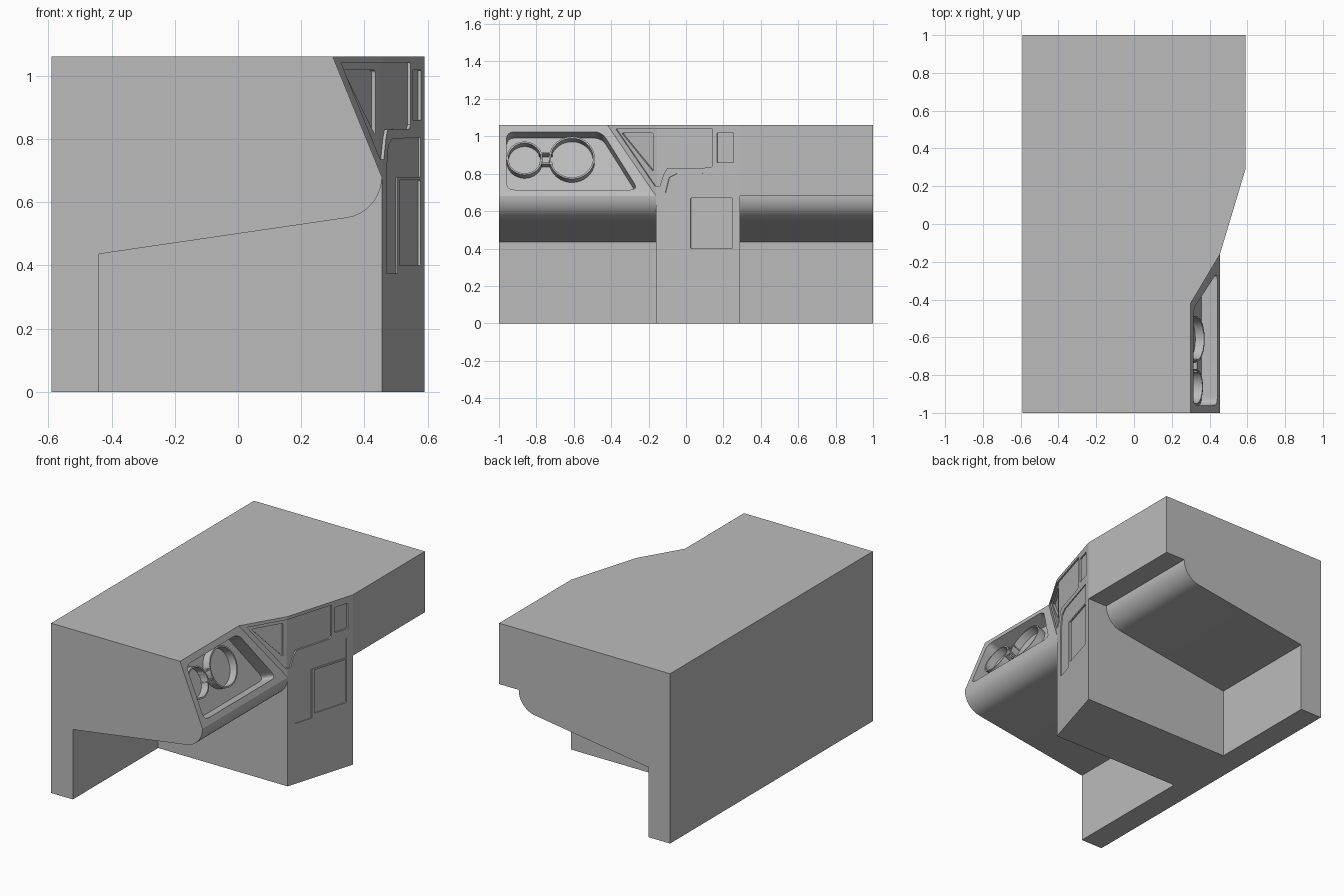
import bpy, bmesh
from math import sin, cos, radians, pi
from mathutils import Matrix, Vector

if "Cube" in bpy.data.objects:
    bpy.data.objects.remove(bpy.data.objects["Cube"], do_unlink=True)

grey = bpy.data.materials.new("plain_grey")
grey.use_nodes = True
grey.diffuse_color = (0.5, 0.5, 0.5, 1)
grey.node_tree.nodes["Principled BSDF"].inputs["Base Color"].default_value = (0.5, 0.5, 0.5, 1)

BACK, LIP, FRONT = -0.59, 0.455, 0.59      # depth positions along x
TOP, EDGE, BROW = 1.06, 0.68, 0.30


def finish(name, bm):
    bmesh.ops.recalc_face_normals(bm, faces=bm.faces)
    mesh = bpy.data.meshes.new(name)
    bm.to_mesh(mesh)
    bm.free()
    obj = bpy.data.objects.new(name, mesh)
    mesh.materials.append(grey)
    bpy.context.collection.objects.link(obj)
    return obj


def prism(name, points, offset):
    """Extrude a closed 3D outline by an offset."""
    bm = bmesh.new()
    face = bm.faces.new([bm.verts.new(p) for p in points])
    ext = bmesh.ops.extrude_face_region(bm, geom=[face])
    verts = [v for v in ext["geom"] if isinstance(v, bmesh.types.BMVert)]
    bmesh.ops.translate(bm, verts=verts, vec=offset)
    return finish(name, bm)


def combine(target, tool, operation):
    mod = target.modifiers.new(operation, "BOOLEAN")
    mod.operation, mod.solver, mod.object = operation, "EXACT", tool
    bpy.context.view_layer.objects.active = target
    bpy.ops.object.modifier_apply(modifier=mod.name)
    bpy.data.objects.remove(tool, do_unlink=True)


def rounded(points, radius, steps=8):
    """Round every corner of a 2D outline."""
    pts, out = [Vector(p) for p in points], []
    for i, p in enumerate(pts):
        a = p + (pts[i - 1] - p).normalized() * radius
        b = p + (pts[(i + 1) % len(pts)] - p).normalized() * radius
        for k in range(steps + 1):
            t = k / steps
            out.append(a * (1 - t) ** 2 + p * 2 * t * (1 - t) + b * t * t)
    return out


def on_plane(origin, normal, y, z):
    x = origin.x - (normal.y * (y - origin.y) + normal.z * (z - origin.z)) / normal.x
    return Vector((x, y, z))


def recess(body, outline, origin, normal, depth):
    """Sink a side-view (y, z) outline into a panel, along its normal."""
    pts = [on_plane(origin, normal, y, z) + normal * 0.01 for y, z in outline]
    combine(body, prism("recess_cutter", pts, -normal * (depth + 0.01)), "DIFFERENCE")


# Main dashboard section with rounded knee edge and sloping brow
R = 0.131
profile = [(BACK, 0), (-0.44, 0), (-0.44, 0.436)]
for k in range(17):
    a = radians(-81.6 + 81.6 * k / 16)
    profile.append((LIP - R + R * cos(a), EDGE + R * sin(a)))
profile += [(BROW, TOP), (BACK, TOP)]
body = prism("dashboard_body", [(x, -1, z) for x, z in profile], (0, 2, 0))

# Centre console, brow wedge and passenger side block
console = [(BACK, -0.16), (LIP, -0.16), (FRONT, 0.29), (BACK, 0.29)]
combine(body, prism("console", [(x, y, 0) for x, y in console], (0, 0, TOP)), "UNION")
wedge = [(BROW, -0.42), (LIP, -0.16), (0.2, -0.16), (0.2, -0.42)]
combine(body, prism("wedge", [(x, y, EDGE) for x, y in wedge], (0, 0, TOP - EDGE)), "UNION")
upper = [(0, -0.16), (LIP, -0.16), (FRONT, 0.29), (FRONT, 1), (0, 1)]
combine(body, prism("upper", [(x, y, EDGE) for x, y in upper], (0, 0, TOP - EDGE)), "UNION")

# Panel planes
corner = Vector((LIP, -0.16, EDGE))
slope_n = Vector((TOP - EDGE, 0, LIP - BROW)).normalized()
wing_n = Vector((0.26, BROW - LIP, 0)).normalized()
centre_n = Vector((0.45, LIP - FRONT, 0)).normalized()

# Instrument recess
DEPTH = 0.09
cluster = rounded([(-0.96, 0.714), (-0.255, 0.714), (-0.45, 1.024), (-0.96, 1.024)], 0.045)
recess(body, cluster, corner, slope_n, DEPTH)

# Screen surround wrapping round the corner, with a triangular vent
recess(body, [(-0.376, 1.04), (-0.16, 1.04), (-0.16, 0.735), (-0.168, 0.735)],
       corner, wing_n, 0.01)
recess(body, [(-0.16, 1.04), (0.143, 1.04), (0.143, 0.845), (0.13, 0.832), (-0.1, 0.83),
              (-0.118, 0.80), (-0.14, 0.735), (-0.16, 0.735)], corner, centre_n, 0.01)
recess(body, rounded([(-0.35, 1.018), (-0.18, 1.018), (-0.18, 0.81)], 0.012),
       corner, wing_n, 0.025)

# Side vent, lower console trim and lower panel
recess(body, rounded([(0.165, 0.86), (0.255, 0.86), (0.255, 1.018), (0.165, 1.018)], 0.006),
       corner, centre_n, 0.01)
recess(body, [(-0.11, 0.375), (0.007, 0.375), (0.007, 0.68), (0.247, 0.68), (0.247, 0.805),
              (-0.05, 0.80), (-0.09, 0.78), (-0.11, 0.70)], corner, centre_n, 0.006)
recess(body, rounded([(0.025, 0.40), (0.247, 0.40), (0.247, 0.67), (0.025, 0.67)], 0.006),
       corner, centre_n, 0.008)

# Tidy flat faces
bm = bmesh.new()
bm.from_mesh(body.data)
bmesh.ops.remove_doubles(bm, verts=bm.verts, dist=0.0001)
bmesh.ops.dissolve_limit(bm, angle_limit=radians(0.5), verts=bm.verts, edges=bm.edges)
bm.to_mesh(body.data)
bm.free()

# Gauge rings and the bars joining them
across = Vector((0, 1, 0))
frame = Matrix((across, slope_n.cross(across), slope_n)).transposed().to_4x4()


def place(obj, y, z):
    obj.data.transform(Matrix.Translation(on_plane(corner, slope_n, y, z)) @ frame)
    return obj


def ring(name, radius, wall=0.009):
    bm = bmesh.new()
    low, high = -DEPTH - 0.005, -0.04
    section = [(radius, low), (radius, high), (radius - wall, high), (radius - wall, low)]
    verts = [bm.verts.new((r, 0, h)) for r, h in section]
    edges = [bm.edges.new((verts[i - 1], verts[i])) for i in range(4)]
    bmesh.ops.spin(bm, geom=verts + edges, cent=(0, 0, 0), axis=(0, 0, 1),
                   angle=2 * pi, steps=48, use_merge=True)
    bmesh.ops.remove_doubles(bm, verts=bm.verts, dist=0.0001)
    return finish(name, bm)


parts = [body,
         place(ring("large_gauge_ring", 0.122), -0.61, 0.90),
         place(ring("small_gauge_ring", 0.096), -0.863, 0.898)]
for side, v in (("upper", 0.03), ("lower", -0.03)):
    bar = prism(side + "_gauge_bar", [(-0.035, v - 0.004, -0.095), (0.035, v - 0.004, -0.095),
                                      (0.035, v + 0.004, -0.095), (-0.035, v + 0.004, -0.095)],
                (0, 0, 0.05))
    place(bar, -0.75, 0.90)

# Smooth the rounded surfaces, keep the panel edges sharp
bpy.ops.object.select_all(action="DESELECT")
for obj in parts:
    obj.select_set(True)
bpy.context.view_layer.objects.active = body
bpy.ops.object.shade_smooth_by_angle(angle=radians(10))
